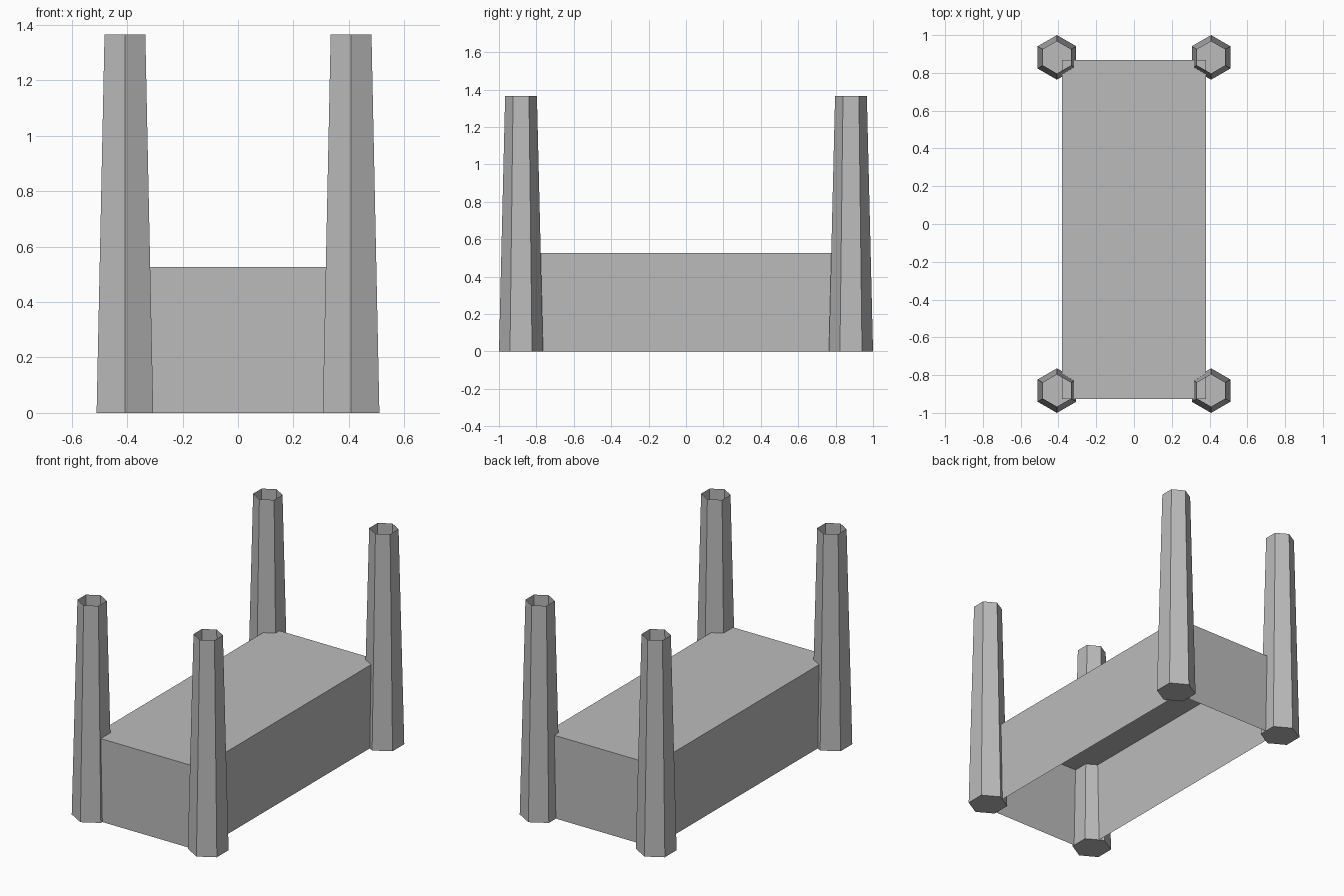
import bpy
import bmesh
import math

if "Cube" in bpy.data.objects:
    bpy.data.objects.remove(bpy.data.objects["Cube"])

# One plain grey for the whole model
grey = bpy.data.materials.new("plain grey")
grey.diffuse_color = (0.5, 0.5, 0.5, 1.0)
grey.use_nodes = True
grey.node_tree.nodes["Principled BSDF"].inputs["Base Color"].default_value = grey.diffuse_color


def finish(bm, name):
    mesh = bpy.data.meshes.new(name)
    bm.to_mesh(mesh)
    bm.free()
    mesh.materials.append(grey)
    obj = bpy.data.objects.new(name, mesh)
    bpy.context.collection.objects.link(obj)
    return obj


# Tapered six-sided post: closed base, open hollow top
def post(name, x, y, r_base=0.118, r_top=0.085, height=1.365):
    bm = bmesh.new()
    rings = []
    for r, z in ((r_base, 0.0), (r_top, height)):
        rings.append([bm.verts.new((r * math.sin(i * math.pi / 3),
                                    -r * math.cos(i * math.pi / 3), z))
                      for i in range(6)])
    low, high = rings
    for i in range(6):
        j = (i + 1) % 6
        bm.faces.new((low[i], low[j], high[j], high[i]))
    bm.faces.new(low[::-1])
    finish(bm, name).location = (x, y, 0)


for side, x in (("left", -0.408), ("right", 0.408)):
    for end, y in (("front", -0.882), ("back", 0.882)):
        post(f"{end}_{side}_post", x, y)

# Box body: four walls and a top, open underneath
bm = bmesh.new()
bmesh.ops.create_cube(bm, size=1.0)
bmesh.ops.scale(bm, vec=(0.76, 1.795, 0.527), verts=bm.verts)
bmesh.ops.translate(bm, vec=(0, -0.028, 0.2635), verts=bm.verts)
bm.normal_update()
bmesh.ops.delete(bm, geom=[f for f in bm.faces if f.normal.z < -0.5],
                 context='FACES_ONLY')
finish(bm, "body")
